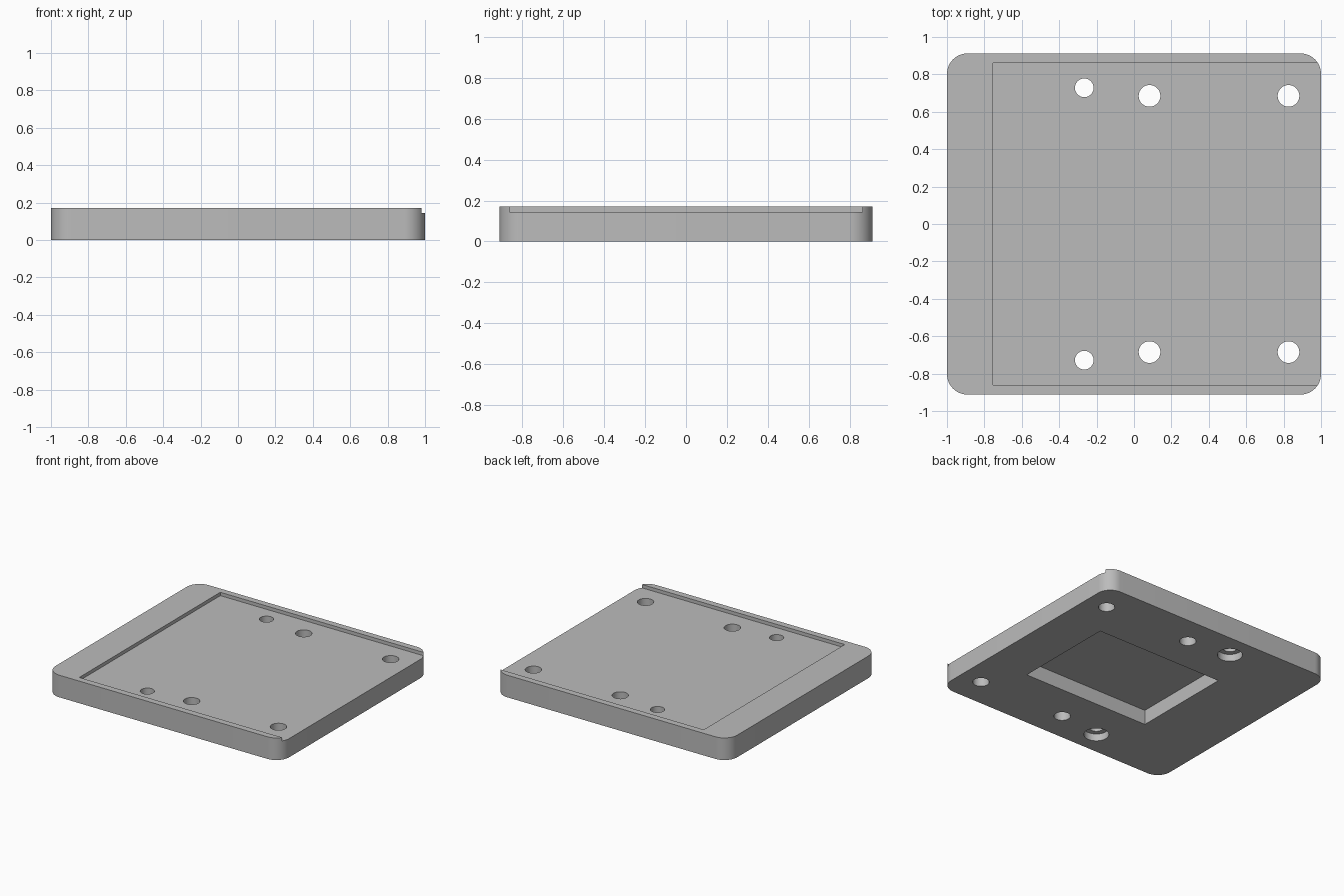
import bpy, bmesh, math

cube = bpy.data.objects.get("Cube")
if cube:
    bpy.data.objects.remove(cube, do_unlink=True)

HEIGHT, FLOOR = 0.171, 0.145
HALF_X, HALF_Y, CORNER = 1.0, 0.912, 0.11

grey = bpy.data.materials.new("plain grey")
grey.use_nodes = True
colour = (0.5, 0.5, 0.5, 1)
grey.diffuse_color = colour
grey.node_tree.nodes["Principled BSDF"].inputs["Base Color"].default_value = colour


def prism(name, outline, z0, z1):
    """Extrude a flat outline from z0 up to z1."""
    bm = bmesh.new()
    base = bm.faces.new([bm.verts.new((x, y, z0)) for x, y in outline])
    top = bmesh.ops.extrude_face_region(bm, geom=[base])["geom"]
    for v in top:
        if isinstance(v, bmesh.types.BMVert):
            v.co.z = z1
    bmesh.ops.recalc_face_normals(bm, faces=bm.faces)
    mesh = bpy.data.meshes.new(name)
    bm.to_mesh(mesh)
    bm.free()
    mesh.materials.append(grey)
    ob = bpy.data.objects.new(name, mesh)
    bpy.context.collection.objects.link(ob)
    return ob


def arc(cx, cy, r, start, sweep, steps):
    return [(cx + r * math.cos(start + sweep * i / steps),
             cy + r * math.sin(start + sweep * i / steps)) for i in range(steps + 1)]


def rectangle(x0, x1, y):
    return [(x0, -y), (x1, -y), (x1, y), (x0, y)]


# Rounded base plate
outline = []
for i, (sx, sy) in enumerate([(1, 1), (-1, 1), (-1, -1), (1, -1)]):
    outline += arc(sx * (HALF_X - CORNER), sy * (HALF_Y - CORNER), CORNER,
                   i * math.pi / 2, math.pi / 2, 12)
plate = prism("base_plate", outline, 0, HEIGHT)


def cut(name, shape, z0, z1):
    cutter = prism(name, shape, z0, z1)
    mod = plate.modifiers.new(name, "BOOLEAN")
    mod.operation, mod.solver, mod.object = "DIFFERENCE", "EXACT", cutter
    bpy.context.view_layer.objects.active = plate
    bpy.ops.object.modifier_apply(modifier=mod.name)
    bpy.data.objects.remove(cutter, do_unlink=True)


def cut_round(name, x, y, r, z0, z1):
    cut(name, arc(x, y, r, 0, 2 * math.pi, 40)[:-1], z0, z1)


# Shallow top tray, open on one side, and the pocket underneath
cut("tray", rectangle(-0.755, 1.2, 0.862), FLOOR, 0.4)
cut("under_pocket", rectangle(-0.435, 0.645, 0.4), -0.2, 0.113)

# Through holes, the small pair counterbored from below
for side in (-1, 1):
    for x in (0.083, 0.826):
        cut_round("large_hole", x, side * 0.685, 0.058, -0.2, 0.4)
    cut_round("small_hole", -0.266, side * 0.728, 0.05, -0.2, 0.4)
    cut_round("counterbore", -0.266, side * 0.728, 0.088, -0.2, 0.055)

# Smooth the round walls, keep the edges sharp
bpy.ops.object.select_all(action="DESELECT")
plate.select_set(True)
bpy.context.view_layer.objects.active = plate
bpy.ops.object.shade_smooth_by_angle(angle=math.radians(30))
